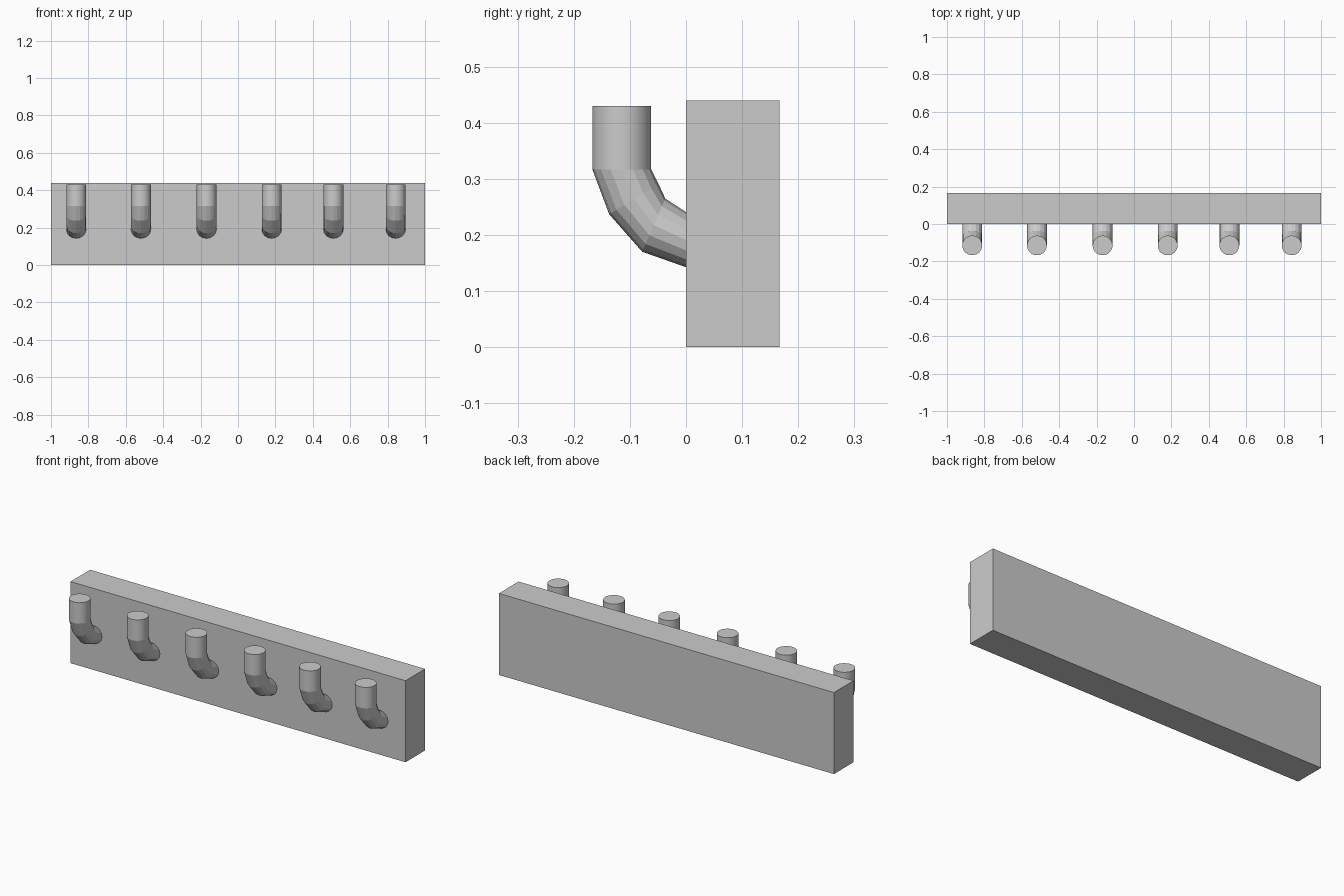
import bpy, bmesh, math
from mathutils import Vector

if "Cube" in bpy.data.objects:
    bpy.data.objects.remove(bpy.data.objects["Cube"])

RADIUS = 0.053


def make_object(name, bm, smooth=False):
    bmesh.ops.recalc_face_normals(bm, faces=bm.faces)
    mesh = bpy.data.meshes.new(name)
    bm.to_mesh(mesh)
    bm.free()
    if smooth:
        for poly in mesh.polygons:
            poly.use_smooth = True
        mesh.set_sharp_from_angle(angle=math.radians(30))
    obj = bpy.data.objects.new(name, mesh)
    bpy.context.collection.objects.link(obj)
    return obj


def loft_tube(name, sections, sides, smooth=False, cap_start=True):
    """Loft round rings; each section is its outer and inner (y, z) point."""
    bm = bmesh.new()
    rings = []
    for (y0, z0), (y1, z1) in sections:
        outer, inner = Vector((0, y0, z0)), Vector((0, y1, z1))
        mid, half = (outer + inner) / 2, (inner - outer) / 2
        ring = []
        for i in range(sides):
            a = 2 * math.pi * i / sides
            ring.append(bm.verts.new(mid + half * math.cos(a)
                                     + Vector((RADIUS * math.sin(a), 0, 0))))
        rings.append(ring)
    for r, s in zip(rings, rings[1:]):
        for i in range(sides):
            j = (i + 1) % sides
            bm.faces.new((r[i], r[j], s[j], s[i]))
    if cap_start:
        bm.faces.new(rings[0])
    bm.faces.new(rings[-1])
    return make_object(name, bm, smooth)


# Wall board
bm = bmesh.new()
bmesh.ops.create_cube(bm, size=1)
bmesh.ops.scale(bm, vec=(2, 0.167, 0.44), verts=bm.verts)
bmesh.ops.translate(bm, vec=(0, 0.0835, 0.22), verts=bm.verts)
make_object("board", bm)

# Upright stem and faceted elbow of one hook
stem = loft_tube("hook_stem", [((-0.167, 0.43), (-0.062, 0.43)),
                               ((-0.167, 0.317), (-0.062, 0.317))], 32, True)
elbow = loft_tube("hook_elbow", [((-0.167, 0.317), (-0.062, 0.317)),
                                 ((-0.137, 0.237), (-0.049, 0.291)),
                                 ((-0.078, 0.170), (-0.037, 0.265)),
                                 ((0.010, 0.139), (0.010, 0.234))], 16)

# Repeat the hook along the board
for n, x in enumerate((-0.865, -0.519, -0.168, 0.18, 0.51, 0.843)):
    for part in (stem, elbow):
        obj = part
        if n:
            obj = part.copy()
            obj.name = f"{part.name}_{n + 1}"
            bpy.context.collection.objects.link(obj)
        obj.location.x = x
